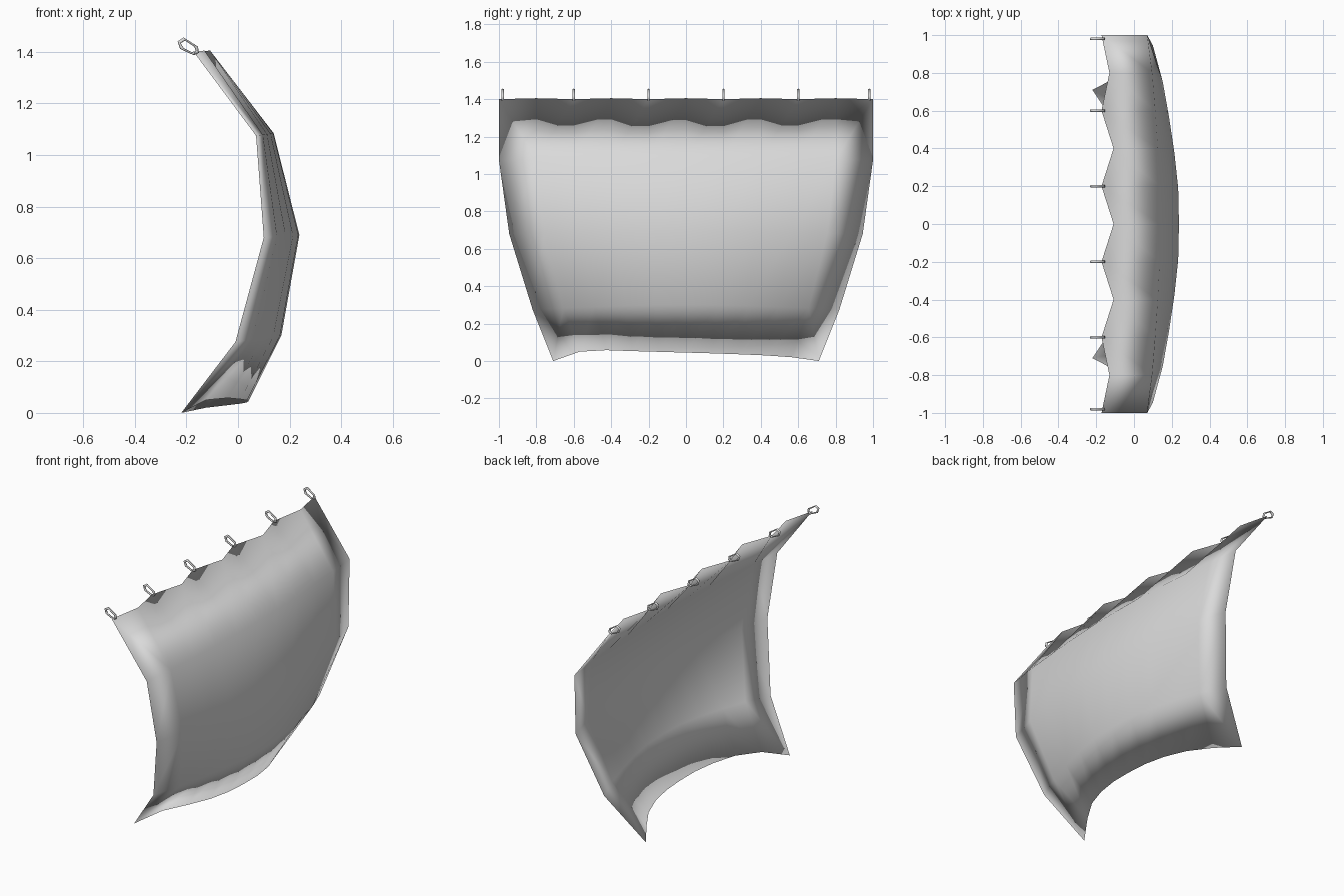
import bpy, bmesh, math

cube = bpy.data.objects.get("Cube")
if cube:
    bpy.data.objects.remove(cube, do_unlink=True)

# One plain grey for cloth and rings
grey = bpy.data.materials.new("cloth_grey")
grey.use_nodes = True
col = (0.7, 0.7, 0.7, 1)
grey.diffuse_color = col
grey.node_tree.nodes["Principled BSDF"].inputs["Base Color"].default_value = col


def add_smooth_object(name, bm):
    bmesh.ops.recalc_face_normals(bm, faces=bm.faces)
    for f in bm.faces:
        f.smooth = True
    mesh = bpy.data.meshes.new(name)
    bm.to_mesh(mesh)
    bm.free()
    mesh.materials.append(grey)
    bpy.context.collection.objects.link(bpy.data.objects.new(name, mesh))


# Billow strength from the middle column (0) to the side edge (5)
BILLOW = [1.0, 0.97, 0.82, 0.61, 0.36, 0.0]
# Middle rows: half width, edge x, middle x, edge z, middle z
ROWS = [(0.82, -0.01, 0.165, 0.275, 0.30),
        (0.945, 0.10, 0.235, 0.68, 0.69),
        (1.0, 0.07, 0.135, 1.075, 1.085)]
# Foot of the sail: x from the middle outwards, z from the right corner to the left
FOOT_X = [0.04, 0.035, 0.01, -0.04, -0.125, -0.22]
FOOT_Z = [0, 0.05, 0.058, 0.053, 0.049, 0.045, 0.041, 0.036, 0.03, 0.02, 0]


def sail_point(row, c):
    k = abs(c - 5)
    u = (c - 5) / 5
    if row == 0:
        return (FOOT_X[k], 0.71 * u, FOOT_Z[c])
    if row == 4:  # scalloped head, tied back at every second column
        tied = k % 2 == 1
        return (-0.172 if tied else (-0.13 if k == 4 else -0.108), u,
                1.40 if tied else 1.405)
    w, xe, xm, ze, zm = ROWS[row - 1]
    p = BILLOW[k]
    return (xe + (xm - xe) * p, w * u, ze + (zm - ze) * p)


# Sail: two thin layers that share their outer rim
bm = bmesh.new()
rim = {}
for off in (0.003, -0.003):
    grid = []
    for r in range(5):
        line = []
        for c in range(11):
            x, y, z = sail_point(r, c)
            if r in (0, 4) or c in (0, 10):
                if (r, c) not in rim:
                    rim[r, c] = bm.verts.new((x, y, z))
                line.append(rim[r, c])
            else:
                line.append(bm.verts.new((x + off, y, z)))
        grid.append(line)
    for r in range(4):
        for c in range(10):
            q = [grid[r][c], grid[r][c + 1], grid[r + 1][c + 1], grid[r + 1][c]]
            if r in (0, 3) and c in (0, 9):
                # Corner cells are split from the corner to the inner point
                d = 0 if (r == 0) == (c == 0) else 1
                q = q[d:] + q[:d]
                bm.faces.new((q[0], q[1], q[2]))
                bm.faces.new((q[0], q[2], q[3]))
            else:
                bm.faces.new(q)
add_smooth_object("sail", bm)

# Rings: six-sided links swept with a thin tube
LINK = [(-0.228, 1.437), (-0.208, 1.450), (-0.162, 1.420),
        (-0.158, 1.400), (-0.175, 1.393), (-0.218, 1.413)]
SIDES = 6
TUBE = 0.007


def tie_ring(name, y):
    n = len(LINK)
    cx = sum(p[0] for p in LINK) / n
    cz = sum(p[1] for p in LINK) / n
    rb = bmesh.new()
    loops = []
    for x, z in LINK:
        d = math.hypot(x - cx, z - cz)
        ox, oz = (x - cx) / d, (z - cz) / d
        loop = []
        for s in range(SIDES):
            a = 2 * math.pi * s / SIDES
            out = TUBE * math.cos(a)
            loop.append(rb.verts.new((x + ox * out, y + TUBE * math.sin(a), z + oz * out)))
        loops.append(loop)
    for i in range(n):
        a, b = loops[i], loops[(i + 1) % n]
        for s in range(SIDES):
            t = (s + 1) % SIDES
            rb.faces.new((a[s], a[t], b[t], b[s]))
    add_smooth_object(name, rb)


for i, y in enumerate((-0.98, -0.6, -0.2, 0.2, 0.6, 0.98)):
    tie_ring("tie_ring_%d" % (i + 1), y)
